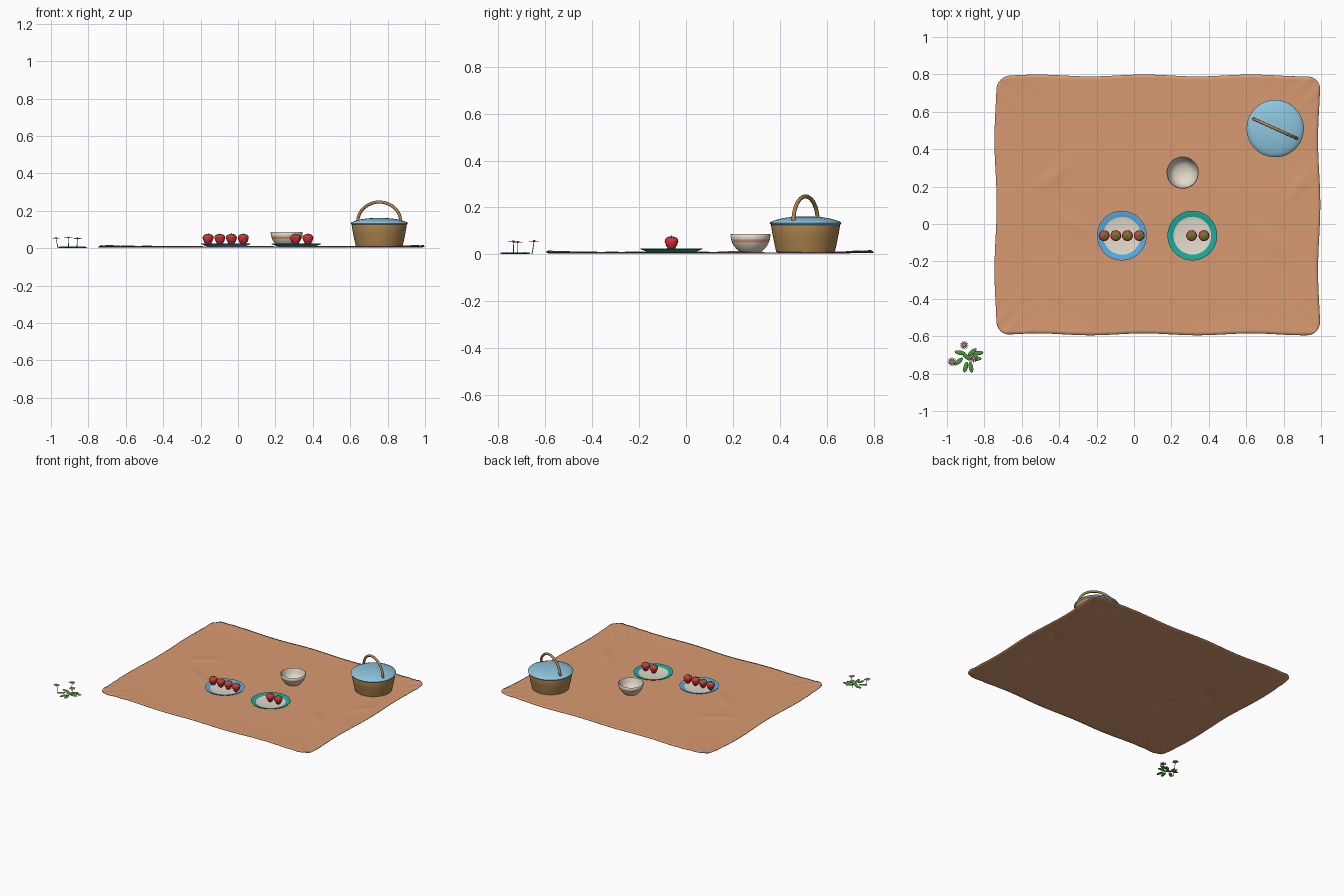
import bpy, bmesh, random
from math import sin, cos, pi, sqrt, exp, hypot, atan2
from mathutils import Matrix, Vector

if "Cube" in bpy.data.objects:
    bpy.data.objects.remove(bpy.data.objects["Cube"])
random.seed(4)


def material(name, rgb):
    m = bpy.data.materials.new(name)
    m.use_nodes = True
    color = [(c / 255) ** 2.2 for c in rgb] + [1]
    m.diffuse_color = color
    m.node_tree.nodes["Principled BSDF"].inputs["Base Color"].default_value = color
    return m


TAN = material("tan cloth", (215, 153, 112))
WICKER = material("wicker", (172, 132, 80))
SKY = material("pale blue", (140, 196, 222))
BLUE = material("plate blue", (90, 172, 228))
TEAL = material("teal", (34, 170, 155))
CREAM = material("cream", (226, 217, 202))
SALMON = material("salmon", (214, 150, 118))
RED = material("berry red", (214, 52, 58))
GREEN = material("leaf green", (78, 150, 56))
PINK = material("petal pink", (228, 198, 192))


def finish(name, bm, mats, loc=(0, 0, 0), angle=0.8):
    mesh = bpy.data.meshes.new(name)
    bmesh.ops.recalc_face_normals(bm, faces=bm.faces)
    bm.to_mesh(mesh)
    bm.free()
    for m in mats:
        mesh.materials.append(m)
    ob = bpy.data.objects.new(name, mesh)
    bpy.context.collection.objects.link(ob)
    ob.location = loc
    bpy.ops.object.select_all(action='DESELECT')
    ob.select_set(True)
    bpy.context.view_layer.objects.active = ob
    bpy.ops.object.shade_smooth_by_angle(angle=angle)
    return ob


def lathe(bm, profile, bands=None, n=40):
    """Revolve (radius, height) points; bands gives a material index per segment."""
    rings = []
    for r, z in profile:
        if r == 0:
            rings.append([bm.verts.new((0, 0, z))] * n)
        else:
            rings.append([bm.verts.new((r * cos(2 * pi * i / n), r * sin(2 * pi * i / n), z))
                          for i in range(n)])
    for k, (a, b) in enumerate(zip(rings, rings[1:])):
        for i in range(n):
            j = (i + 1) % n
            corners = list(dict.fromkeys([a[i], a[j], b[j], b[i]]))
            bm.faces.new(corners).material_index = bands[k] if bands else 0


def blob(bm, centre, size, rot=Matrix(), index=0, u=10, v=6):
    """Add a stretched sphere."""
    mat = Matrix.Translation(centre) @ rot @ Matrix.Diagonal((*size, 1))
    made = bmesh.ops.create_uvsphere(bm, u_segments=u, v_segments=v, radius=1, matrix=mat)
    for f in {f for vert in made["verts"] for f in vert.link_faces}:
        f.material_index = index


# Blanket: rounded rectangle with wavy edges and soft creases
def blanket():
    bm = bmesh.new()
    bmesh.ops.create_grid(bm, x_segments=96, y_segments=76, size=1)
    hx, hy, r = 0.865, 0.692, 0.07
    for v in bm.verts:
        x, y = v.co.x * hx, v.co.y * hy
        a, b = (abs(x) - hx + r) / r, (abs(y) - hy + r) / r
        if a > 0 and b > 0:
            sx, sy = (1 if x > 0 else -1), (1 if y > 0 else -1)
            x = sx * (hx - r + r * a * sqrt(1 - b * b / 2))
            y = sy * (hy - r + r * b * sqrt(1 - a * a / 2))
        ex, ey = (x / hx) ** 2, (y / hy) ** 2
        edge = max(ex, ey) ** 3
        z = 0.004 + 0.002 * edge * (1 + sin(7 * x + 2) * cos(6 * y + 1))
        # raised corner folds
        z += 0.007 * (ex * ey) ** 2 * (1 + 0.4 * sin(60 * (abs(x) - abs(y))))
        # wrinkles in the cloth
        for cx, cy, t in ((-0.56, 0.15, 0.6), (0.6, -0.2, 2.3), (-0.45, -0.1, 2.5), (0.75, 0.1, 0.9)):
            p, q = x - cx, y - cy
            along, across = p * cos(t) + q * sin(t), q * cos(t) - p * sin(t)
            z += 0.005 * exp(-(along / 0.1) ** 2 - (across / 0.03) ** 2)
        v.co = (x + 0.125 + 0.006 * ex * cos(9 * y), y + 0.102 + 0.005 * ey * cos(11 * x + 0.8), z)
    ob = finish("blanket", bm, [TAN])
    mod = ob.modifiers.new("thickness", 'SOLIDIFY')
    mod.thickness = 0.004
    mod.offset = -1


blanket()

# Basket with domed lid and arched handle
BX, BY = 0.755, 0.51
bm = bmesh.new()
lathe(bm, [(0, 0.006), (0.115, 0.006), (0.125, 0.011), (0.132, 0.04), (0.14, 0.08),
           (0.147, 0.12), (0.146, 0.126), (0, 0.126)], n=48)
finish("basket_body", bm, [WICKER], (BX, BY, 0))
bm = bmesh.new()
lathe(bm, [(0, 0.124), (0.14, 0.122), (0.15, 0.128), (0.153, 0.133), (0.15, 0.138), (0.13, 0.146),
           (0.1, 0.154), (0.06, 0.16), (0, 0.162)], n=48)
finish("basket_lid", bm, [SKY], (BX, BY, 0))

curve = bpy.data.curves.new("basket_handle", 'CURVE')
curve.dimensions = '3D'
curve.bevel_depth = 0.0085
curve.bevel_resolution = 3
curve.use_fill_caps = True
line = curve.splines.new('POLY')
line.points.add(26)
for i, p in enumerate(line.points):
    t = pi * (i / 26 * 1.1 - 0.05)
    d = 0.126 * cos(t)
    p.co = (BX + d * 0.912, BY - d * 0.41, 0.142 + 0.105 * sin(t), 1)
line.use_smooth = True
curve.materials.append(WICKER)
bpy.context.collection.objects.link(bpy.data.objects.new("basket_handle", curve))

# Bowl with painted bands
bm = bmesh.new()
lathe(bm, [(0, 0.008), (0.04, 0.007), (0.046, 0.011), (0.062, 0.025), (0.073, 0.04), (0.078, 0.05),
           (0.083, 0.064), (0.086, 0.084), (0.083, 0.086), (0.08, 0.08), (0.075, 0.056),
           (0.062, 0.033), (0.042, 0.018), (0, 0.013)],
      [0, 0, 0, 0, 0, 1, 0, 0, 0, 0, 0, 0, 0])
finish("bowl", bm, [CREAM, SALMON], (0.26, 0.275, 0), 1.2)


# Plates with coloured, upturned rims
def plate(name, x, y, rim):
    bm = bmesh.new()
    lathe(bm, [(0, 0.008), (0.085, 0.007), (0.1, 0.01), (0.132, 0.022), (0.133, 0.025),
               (0.13, 0.0255), (0.101, 0.016), (0.085, 0.013), (0, 0.012)],
          [0, 0, 0, 0, 0, 0, 1, 1])
    finish(name, bm, [rim, CREAM], (x, y, 0))


plate("blue_plate", -0.065, -0.062, BLUE)
plate("teal_plate", 0.312, -0.062, TEAL)


# Strawberries: tapered body, pale seeds and a leafy cap
def strawberry(name, x, y, turn):
    bm = bmesh.new()
    profile = [(0, 0), (0.009, 0.003), (0.017, 0.012), (0.024, 0.025), (0.029, 0.04),
               (0.028, 0.05), (0.021, 0.057), (0.01, 0.059), (0, 0.058)]
    lathe(bm, profile, n=18)
    for k in (2, 3, 4):
        r, z = profile[k]
        for i in range(7):
            a = 2 * pi * (i + k / 2) / 7
            blob(bm, (r * cos(a), r * sin(a), z), (0.0014, 0.0014, 0.0022), index=2, u=5, v=4)
    for i in range(6):
        a = 2 * pi * i / 6
        rot = Matrix.Rotation(a, 4, 'Z') @ Matrix.Rotation(0.3, 4, 'Y')
        blob(bm, (0.012 * cos(a), 0.012 * sin(a), 0.0595), (0.012, 0.0045, 0.0015), rot, 1, 8, 4)
    blob(bm, (0, 0, 0.063), (0.002, 0.002, 0.005), index=1, u=6, v=4)
    ob = finish(name, bm, [RED, GREEN, CREAM], (x, y, 0.014))
    ob.rotation_euler.z = turn


for i, x in enumerate((-0.16, -0.097, -0.035, 0.028, 0.308, 0.374)):
    strawberry(f"strawberry_{i + 1}", x, -0.062, i * 0.7)

# Flower clump: low leaves, thin stems and round blossoms
ROOT = Vector((-0.888, -0.72, 0))
bm = bmesh.new()
for x, y, deg in ((-0.93, -0.688, -10), (-0.865, -0.685, 40), (-0.835, -0.69, 5), (-0.938, -0.735, 40),
                  (-0.9, -0.765, 75), (-0.872, -0.765, 100), (-0.845, -0.72, 0), (-0.895, -0.71, 140)):
    rot = Matrix.Rotation(deg * pi / 180, 4, 'Z')
    blob(bm, (x, y, 0.005), (0.03, 0.012, 0.004), rot, u=12)
finish("flower_leaves", bm, [GREEN])

for i, (x, y, z) in enumerate(((-0.908, -0.648, 0.056), (-0.973, -0.737, 0.054), (-0.858, -0.718, 0.052))):
    bm = bmesh.new()
    for k in range(12):
        a = 2 * pi * k / 12
        rot = Matrix.Rotation(a, 4, 'Z') @ Matrix.Rotation(-0.1, 4, 'Y')
        blob(bm, (x + 0.014 * cos(a), y + 0.014 * sin(a), z), (0.01, 0.003, 0.0015), rot, u=8, v=4)
    blob(bm, (x, y, z + 0.001), (0.008, 0.008, 0.004), index=1)
    # stem rises from just beside the root
    base = Vector((x, y, 0)).lerp(ROOT, 0.12)
    base.z = 0.002
    rise = Vector((x, y, z)) - base
    mat = Matrix.Translation(base + rise / 2) @ rise.to_track_quat('Z', 'Y').to_matrix().to_4x4()
    made = bmesh.ops.create_cone(bm, cap_ends=True, segments=6, radius1=0.002, radius2=0.0015,
                                 depth=rise.length, matrix=mat)
    for f in {f for v in made["verts"] for f in v.link_faces}:
        f.material_index = 2
    finish(f"flower_{i + 1}", bm, [PINK, SALMON, GREEN])
